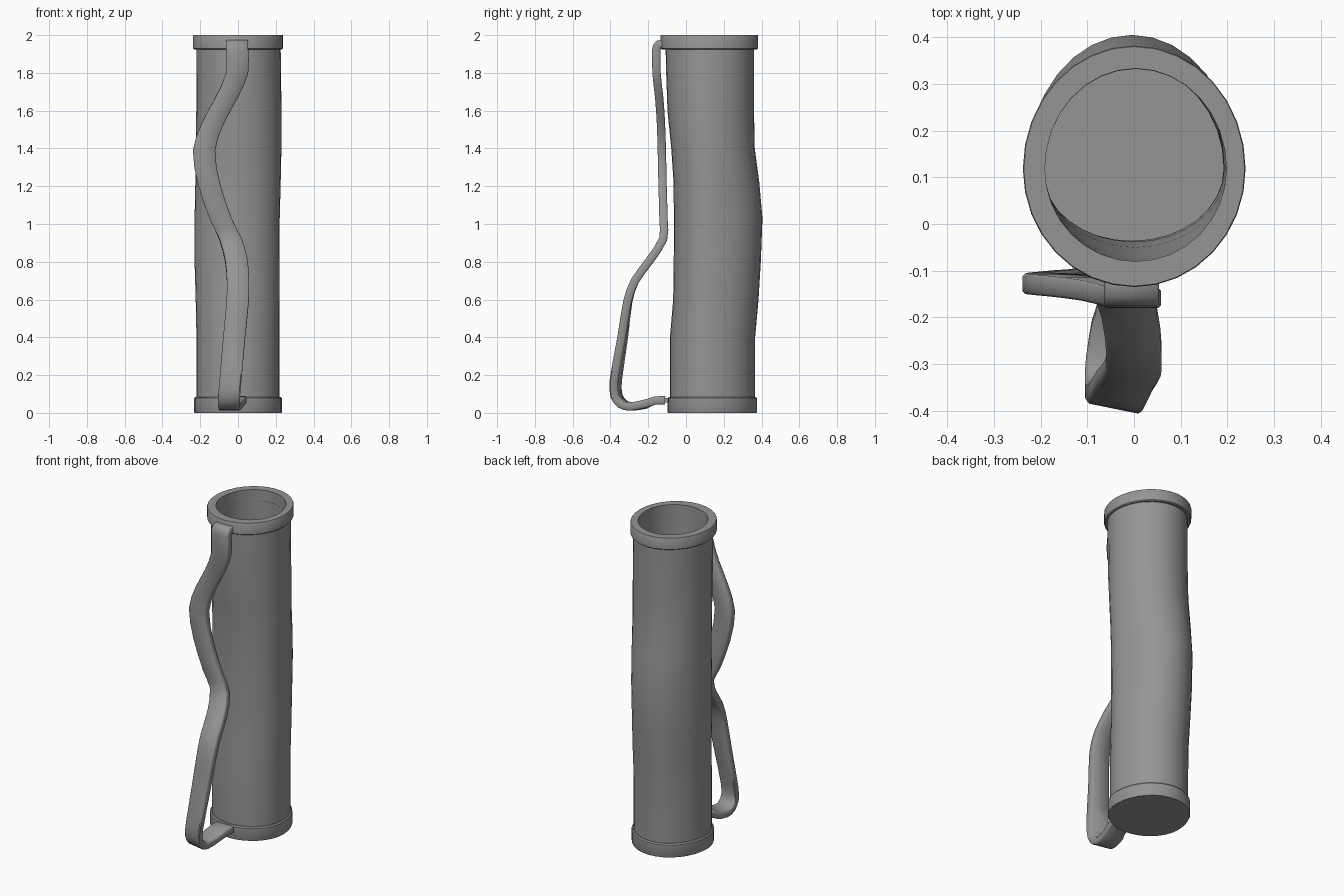
import bpy, bmesh, math
from mathutils import Vector

if "Cube" in bpy.data.objects:
    bpy.data.objects.remove(bpy.data.objects["Cube"])

SIDES = 32
MID_Y = 0.118   # depth at which every ring is widest

grey = bpy.data.materials.new("dark_grey")
grey.diffuse_color = (0.3, 0.3, 0.3, 1)
grey.use_nodes = True
grey.node_tree.nodes["Principled BSDF"].inputs["Base Color"].default_value = grey.diffuse_color


def finish(name, bm, angle=35):
    bmesh.ops.recalc_face_normals(bm, faces=bm.faces)
    me = bpy.data.meshes.new(name)
    bm.to_mesh(me)
    bm.free()
    me.materials.append(grey)
    ob = bpy.data.objects.new(name, me)
    bpy.context.collection.objects.link(ob)
    bpy.ops.object.select_all(action='DESELECT')
    ob.select_set(True)
    bpy.context.view_layer.objects.active = ob
    bpy.ops.object.shade_smooth_by_angle(angle=math.radians(angle))
    return ob


def skin(bm, loops, cap_start=False, cap_end=False, closed=False):
    rows = [[bm.verts.new(p) for p in loop] for loop in loops]
    pairs = list(zip(rows, rows[1:])) + ([(rows[-1], rows[0])] if closed else [])
    for a, b in pairs:
        for i in range(len(a)):
            j = (i + 1) % len(a)
            bm.faces.new((a[i], a[j], b[j], b[i]))
    if cap_start:
        bm.faces.new(rows[0])
    if cap_end:
        bm.faces.new(rows[-1])


def ring(z, x0, x1, y0, y1, inset=0.0):
    """Egg-shaped ring: front and back halves have their own depth."""
    cx, rx = (x0 + x1) / 2, (x1 - x0) / 2 - inset
    loop = []
    for i in range(SIDES):
        a = 2 * math.pi * i / SIDES
        ry = (y1 - MID_Y if math.sin(a) > 0 else MID_Y - y0) - inset
        loop.append(Vector((cx + rx * math.cos(a), MID_Y + ry * math.sin(a), z)))
    return loop


def smooth_path(pts, steps):
    pts = [Vector(p) for p in pts]
    out = []
    for i in range(len(pts) - 1):
        a, b = pts[max(i - 1, 0)], pts[i]
        c, d = pts[i + 1], pts[min(i + 2, len(pts) - 1)]
        m1 = (c - a) * 0.5 * min(1, (c - b).length / max((c - a).length * .5, 1e-6))
        m2 = (d - b) * 0.5 * min(1, (c - b).length / max((d - b).length * .5, 1e-6))
        for k in range(steps):
            t = k / steps
            out.append(b * (2*t**3 - 3*t*t + 1) + m1 * (t**3 - 2*t*t + t)
                       + c * (3*t*t - 2*t**3) + m2 * (t**3 - t*t))
    return out + [pts[-1]]


# Gently bent hollow tube: z, x min, x max, y min, y max
tube = [
    (0.05, -0.220, 0.220, -0.085, 0.365),
    (0.40, -0.220, 0.220, -0.085, 0.366),
    (0.60, -0.224, 0.220, -0.068, 0.384),
    (0.80, -0.230, 0.220, -0.065, 0.396),
    (1.03, -0.230, 0.221, -0.064, 0.405),
    (1.22, -0.226, 0.226, -0.066, 0.388),
    (1.40, -0.224, 0.230, -0.078, 0.364),
    (1.60, -0.221, 0.230, -0.098, 0.360),
    (1.80, -0.220, 0.228, -0.105, 0.360),
    (1.93, -0.219, 0.226, -0.108, 0.360),
]
bm = bmesh.new()
skin(bm, [ring(*s) for s in tube] + [ring(*s, inset=0.028) for s in reversed(tube)],
     cap_end=True)
finish("tube_body", bm)

# Top collar with a slightly rounded lip
t = (-0.238, 0.239, -0.135, 0.382)
hole = (-0.191, 0.198, -0.080, 0.333)
bm = bmesh.new()
skin(bm, [ring(1.93, *hole), ring(1.925, *t, inset=0.006), ring(1.930, *t),
          ring(1.997, *t), ring(2.0, *t, inset=0.002), ring(2.0, *hole)], closed=True)
finish("top_collar", bm)

# Closed bottom cap
c = (-0.232, 0.232, -0.097, 0.376)
bm = bmesh.new()
skin(bm, [ring(0, *c, inset=0.002), ring(0.004, *c), ring(0.078, *c),
          ring(0.085, *c, inset=0.006), ring(0.085, *c, inset=0.03)],
     cap_start=True)
finish("bottom_cap", bm)

# Flat wavy strap, path from the top collar to the bottom cap
path = [
    (-0.005, -0.115, 1.952), (-0.005, -0.146, 1.950), (-0.005, -0.157, 1.925),
    (-0.005, -0.156, 1.80), (-0.060, -0.142, 1.67), (-0.130, -0.133, 1.54),
    (-0.180, -0.128, 1.39), (-0.150, -0.124, 1.20), (-0.088, -0.119, 1.02),
    (-0.040, -0.121, 0.92), (-0.010, -0.190, 0.81), (0.000, -0.270, 0.70),
    (-0.002, -0.308, 0.59), (-0.020, -0.335, 0.40), (-0.040, -0.372, 0.17),
    (-0.047, -0.368, 0.09), (-0.047, -0.335, 0.046), (-0.044, -0.290, 0.034),
    (-0.032, -0.220, 0.045), (-0.018, -0.165, 0.065), (-0.014, -0.110, 0.067),
]
w, h, r = 0.059, 0.022, 0.006
section = [(w, h - r), (w - r, h), (r - w, h), (-w, h - r),
           (-w, r - h), (r - w, -h), (w - r, -h), (w, r - h)]
pts = smooth_path(path, 2)
loops = []
for i, p in enumerate(pts):
    d = pts[min(i + 1, len(pts) - 1)] - pts[max(i - 1, 0)]
    tilt = 0.2 * max(0, min(1, (0.7 - p.z) / 0.5)) if p.y < -0.2 else 0
    tan = Vector((0, d.y, d.z)).normalized()
    side = Vector((math.cos(tilt), -math.sin(tilt), 0))
    normal = Vector((0, -tan.z, tan.y))
    loops.append([p + side * u + normal * v for u, v in section])
bm = bmesh.new()
skin(bm, loops, cap_start=True, cap_end=True)
finish("strap_clip", bm, 50)

# Small peg joining the strap end to the cap
bm = bmesh.new()
bmesh.ops.create_cube(bm, size=1)
for v in bm.verts:
    v.co = Vector((v.co.x * 0.06 - 0.012, v.co.y * 0.04 - 0.098, v.co.z * 0.022 + 0.067))
finish("strap_peg", bm)
